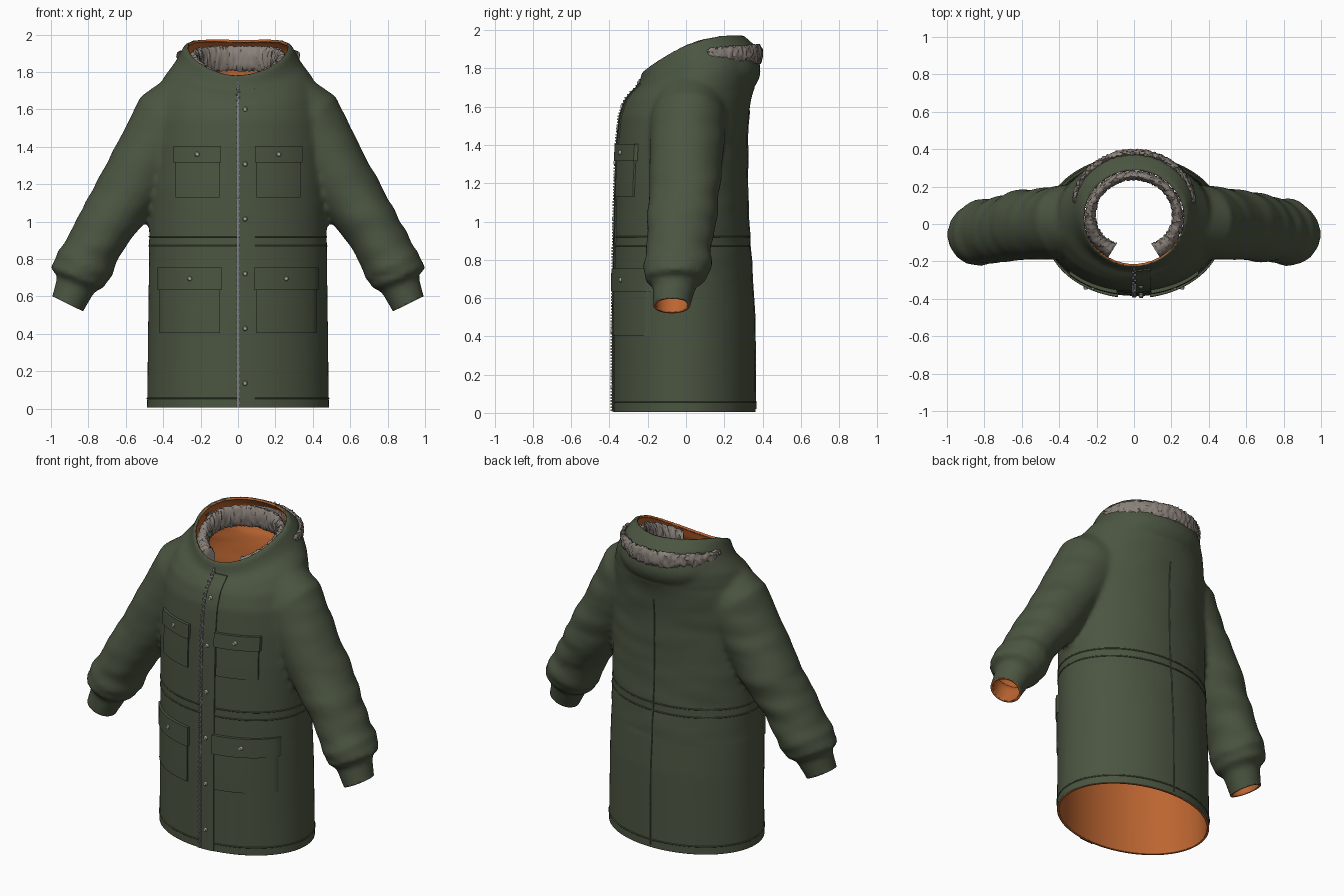
import bpy, bmesh, math, random
from mathutils import Vector, Matrix, noise
from mathutils.bvhtree import BVHTree

random.seed(4)
if "Cube" in bpy.data.objects:
    bpy.data.objects.remove(bpy.data.objects["Cube"])


def material(name, rgb):
    m = bpy.data.materials.new(name)
    m.use_nodes = True
    m.diffuse_color = (*rgb, 1)
    m.node_tree.nodes["Principled BSDF"].inputs["Base Color"].default_value = (*rgb, 1)
    return m


green = material("olive_cloth", (0.07, 0.09, 0.053))
orange = material("orange_lining", (0.5, 0.13, 0.03))
taupe = material("fur", (0.25, 0.215, 0.19))
steel = material("zip_metal", (0.22, 0.22, 0.22))
silver = material("snap_metal", (0.36, 0.37, 0.32))


def finish(name, bm, *mats):
    mesh = bpy.data.meshes.new(name)
    bm.to_mesh(mesh)
    bm.free()
    ob = bpy.data.objects.new(name, mesh)
    bpy.context.collection.objects.link(ob)
    for m in mats:
        mesh.materials.append(m)
    return ob


def smooth(ob, degrees=40):
    bpy.ops.object.select_all(action="DESELECT")
    ob.select_set(True)
    bpy.context.view_layer.objects.active = ob
    bpy.ops.object.shade_smooth_by_angle(angle=math.radians(degrees))


def loft(bm, rings):
    """Closed skin through rings of equal point count."""
    loops = [[bm.verts.new(p) for p in r] for r in rings]
    n = len(loops[0])
    for a, b in zip(loops, loops[1:]):
        for i in range(n):
            j = (i + 1) % n
            bm.faces.new((a[i], a[j], b[j], b[i]))
    bm.faces.new(loops[0][::-1])
    bm.faces.new(loops[-1])


def turn(n):
    return [(math.cos(2 * math.pi * i / n), math.sin(2 * math.pi * i / n)) for i in range(n)]


def rim_slope(y):
    return 0.427 * y - 0.886 * y * y


# Body rings: height, half width, front y, back y, tilt towards the hood rim
BODY = [(-0.1, 0.488, -0.38, 0.365, 0), (0.5, 0.48, -0.38, 0.36, 0),
        (0.9, 0.475, -0.374, 0.333, 0), (1.2, 0.478, -0.367, 0.322, 0),
        (1.4, 0.47, -0.36, 0.32, 0), (1.55, 0.46, -0.345, 0.33, 0),
        (1.66, 0.44, -0.315, 0.345, 0.1), (1.76, 0.4, -0.275, 0.365, 0.4),
        (1.83, 0.335, -0.25, 0.385, 0.8), (1.875, 0.31, -0.24, 0.375, 0.9),
        (1.925, 0.284, -0.233, 0.3, 1)]
# Sleeve rings: x, y, z, radius across, radius front to back
SLEEVE = [(0.22, 0.02, 1.6, 0.23, 0.2), (0.36, 0.01, 1.52, 0.22, 0.2),
          (0.5, 0.0, 1.3, 0.185, 0.19), (0.62, -0.01, 1.11, 0.168, 0.185),
          (0.72, -0.03, 0.96, 0.152, 0.175), (0.79, -0.04, 0.83, 0.148, 0.168),
          (0.822, -0.045, 0.77, 0.16, 0.18), (0.84, -0.05, 0.735, 0.147, 0.165),
          (0.855, -0.055, 0.70, 0.15, 0.162), (0.866, -0.06, 0.665, 0.108, 0.115),
          (0.91, -0.075, 0.56, 0.092, 0.097), (0.955, -0.08, 0.46, 0.092, 0.097)]

# Solid coat form, fused and softened
bm = bmesh.new()
rings = []
for z, rx, f, b, t in BODY:
    ring = []
    for c, s in turn(64):
        y = (f + b) / 2 + (b - f) / 2 * s
        ring.append((rx * c, y, z + t * rim_slope(y)))
    rings.append(ring)
loft(bm, rings)
for side in (1, -1):
    rings = []
    for i, (x, y, z, r, ry) in enumerate(SLEEVE):
        a, b = SLEEVE[max(i - 1, 0)], SLEEVE[min(i + 1, len(SLEEVE) - 1)]
        d = Vector((b[0] - a[0], 0, b[2] - a[2])).normalized()
        rings.append([(side * (x - d.z * r * c), y + ry * s, z + d.x * r * c) for c, s in turn(40)])
    loft(bm, rings)
# Hanging hood fold at the back
bmesh.ops.create_uvsphere(bm, u_segments=40, v_segments=20, radius=1,
                          matrix=Matrix.Translation((0, 0.2, 1.79)) @ Matrix.Diagonal((0.3, 0.19, 0.155, 1)))
bmesh.ops.recalc_face_normals(bm, faces=bm.faces)
form = finish("coat_form", bm, green, orange)

# Neck opening cutter, its faces marked so that they can be dropped
NECK_Y, NECK_RX, NECK_RY = 0.032, 0.267, 0.255
bm = bmesh.new()
loft(bm, [[(NECK_RX * c, NECK_Y + NECK_RY * s, z) for c, s in turn(80)] for z in (1.5, 2.3)])
for f in bm.faces:
    f.material_index = 1
cutter = finish("neck_cutter", bm, green, orange)
cutter.hide_render = True

mod = form.modifiers.new("fuse", "REMESH")
mod.mode = "VOXEL"
mod.voxel_size = 0.016
mod = form.modifiers.new("soften", "SMOOTH")
mod.factor = 0.5
mod.iterations = 5
mod = form.modifiers.new("neck", "BOOLEAN")
mod.operation = "DIFFERENCE"
mod.solver = "EXACT"
mod.object = cutter
graph = bpy.context.evaluated_depsgraph_get()
baked = bpy.data.meshes.new_from_object(form.evaluated_get(graph))
bm = bmesh.new()
bm.from_mesh(baked)
bpy.data.objects.remove(form)
bpy.data.objects.remove(cutter)
bmesh.ops.delete(bm, geom=[f for f in bm.faces if f.material_index == 1], context="FACES")

# Soft cloth folds on sleeves and back
bm.normal_update()
for v in bm.verts:
    p = v.co
    weight = min(1, max(0, (abs(p.x) - 0.4) * 4)) + min(1, max(0, p.y * 4)) * 0.6
    if 0.7 < p.z < 1.7:
        v.co = p + v.normal * 0.009 * weight * noise.noise(Vector((p.x * 4, p.y * 4, p.z * 11)))


# Open the hem and both cuffs
def slice_off(point, normal, keep):
    faces = [f for f in bm.faces if keep(f.calc_center_median())]
    edges = {e for f in faces for e in f.edges}
    verts = {v for f in faces for v in f.verts}
    bmesh.ops.bisect_plane(bm, geom=list(verts) + list(edges) + faces, plane_co=point,
                           plane_no=normal, clear_outer=True)


slice_off((0, 0, 0.005), (0, 0, -1), lambda p: p.z < 0.2)
for side in (1, -1):
    slice_off((side * 0.91, 0, 0.56), (side * 0.44, 0, -0.9), lambda p: p.x * side > 0.65 and p.z < 0.75)
for f in bm.faces:
    f.smooth = True
surface = BVHTree.FromBMesh(bm)
shell = finish("coat_shell", bm, green, orange)
mod = shell.modifiers.new("lining", "SOLIDIFY")
mod.thickness = 0.013
mod.offset = -1
mod.material_offset = 1
mod.material_offset_rim = 1


def front(x, z):
    hit = surface.ray_cast(Vector((x, -1, z)), Vector((0, 1, 0)))[0]
    return hit.y if hit and hit.y < 0 else -0.24


def patch(name, x0, x1, z0, z1, thick, mat):
    """Cloth panel that follows the front of the coat."""
    bm = bmesh.new()
    nx, nz = max(2, int((x1 - x0) / 0.02)), max(2, int((z1 - z0) / 0.02))
    grid = []
    for k in range(nz + 1):
        z = z0 + (z1 - z0) * k / nz
        xs = [x0 + (x1 - x0) * i / nx for i in range(nx + 1)]
        grid.append([bm.verts.new((x, front(x, z) + 0.004, z)) for x in xs])
    for a, b in zip(grid, grid[1:]):
        for i in range(nx):
            bm.faces.new((a[i], a[i + 1], b[i + 1], b[i]))
    top = bmesh.ops.extrude_face_region(bm, geom=bm.faces[:])["geom"]
    bmesh.ops.translate(bm, vec=(0, -thick - 0.004, 0), verts=[g for g in top if isinstance(g, bmesh.types.BMVert)])
    bmesh.ops.recalc_face_normals(bm, faces=bm.faces)
    ob = finish(name, bm, mat)
    smooth(ob)


def snap(name, x, z, lift):
    bm = bmesh.new()
    spot = Matrix.Translation((x, front(x, z) - lift, z)) @ Matrix.Rotation(math.pi / 2, 4, "X")
    bmesh.ops.create_cone(bm, cap_ends=True, segments=16, radius1=0.014, radius2=0.009, depth=0.012, matrix=spot)
    smooth(finish(name, bm, silver))


# Pockets with flaps and snaps
for side, label in ((1, "left"), (-1, "right")):
    for level, x0, x1, z0, zf, z1 in (("chest", 0.09, 0.345, 1.13, 1.315, 1.405),
                                      ("hip", 0.085, 0.43, 0.405, 0.635, 0.755)):
        a, b = sorted((side * (x0 + 0.01), side * (x1 - 0.01)))
        patch(f"{label}_{level}_pocket", a, b, z0, zf + 0.02, 0.009, green)
        patch(f"{label}_{level}_flap", a - 0.01, b + 0.01, zf, z1, 0.02, green)
        snap(f"{label}_{level}_snap", (a + b) / 2, (zf + z1) / 2, 0.024)

# Placket, snaps and zip
patch("placket", 0.008, 0.092, 0.006, 1.72, 0.007, green)
for i in range(6):
    snap(f"placket_snap_{i + 1}", 0.038, 0.135 + 0.293 * i, 0.011)
patch("zip_tape", -0.006, 0.006, 0.006, 1.745, 0.008, steel)
bm = bmesh.new()
for i in range(108):
    x, z = (-0.005, 0.005)[i % 2], 0.014 + 0.016 * i
    bmesh.ops.create_cube(bm, size=1, matrix=Matrix.Translation((x, front(x, z) - 0.008, z))
                          @ Matrix.Diagonal((0.012, 0.012, 0.009, 1)))
finish("zip_teeth", bm, steel)


# Stitched seams
def seam(name, points, closed):
    curve = bpy.data.curves.new(name, "CURVE")
    curve.dimensions = "3D"
    curve.bevel_depth = 0.0045
    curve.bevel_resolution = 1
    line = curve.splines.new("POLY")
    line.points.add(len(points) - 1)
    for p, co in zip(line.points, points):
        p.co = (*co, 1)
    line.use_cyclic_u = closed
    curve.materials.append(green)
    bpy.context.collection.objects.link(bpy.data.objects.new(name, curve))


def outward(z, c, s):
    return surface.ray_cast(Vector((0, 0, z)), Vector((c, s, 0)))[0]


for name, z in (("hem_seam", 0.055), ("lower_waist_seam", 0.87), ("upper_waist_seam", 0.92)):
    seam(name, [p for p in (outward(z, c, s) for c, s in turn(96)) if p], True)
seam("back_seam", [p for p in (outward(0.02 + 0.04 * i, 0, 1) for i in range(40)) if p], False)


# Fur trim, a ruffled band swept through an arc
def fur(name, start, end, steps, section, rough):
    bm = bmesh.new()
    rings = []
    for i in range(steps + 1):
        u = i / steps
        a = math.radians(start + (end - start) * u)
        centre, thick, tall = section(a, u)
        out = Vector((math.cos(a), math.sin(a), 0))
        rings.append([centre + out * (thick * c + random.uniform(-rough, rough))
                      + Vector((0, 0, tall * s + random.uniform(-rough, rough))) for c, s in turn(18)])
    loft(bm, rings)
    bmesh.ops.recalc_face_normals(bm, faces=bm.faces)
    smooth(finish(name, bm, taupe), 60)


def collar_section(a, u):
    thick = 0.024 + 0.022 * abs(2 * u - 1) ** 3
    y = NECK_Y + (NECK_RY - thick - 0.004) * math.sin(a)
    x = (NECK_RX - thick - 0.004) * math.cos(a)
    return Vector((x, y, 1.82 + rim_slope(y))), thick, 0.066


def hood_section(a, u):
    z = 1.885 - 0.012 * math.sin(a)
    hit = surface.ray_cast(Vector((0, NECK_Y, z)), Vector((math.cos(a), math.sin(a), 0)))[0]
    fade = math.sin(math.pi * u) ** 0.5
    return (hit or Vector((0.3 * math.cos(a), 0.36 * math.sin(a), z))), 0.006 + 0.012 * fade, 0.012 + 0.038 * fade


fur("collar_fur", -58, 238, 150, collar_section, 0.006)
fur("hood_fur", 14, 166, 100, hood_section, 0.007)
